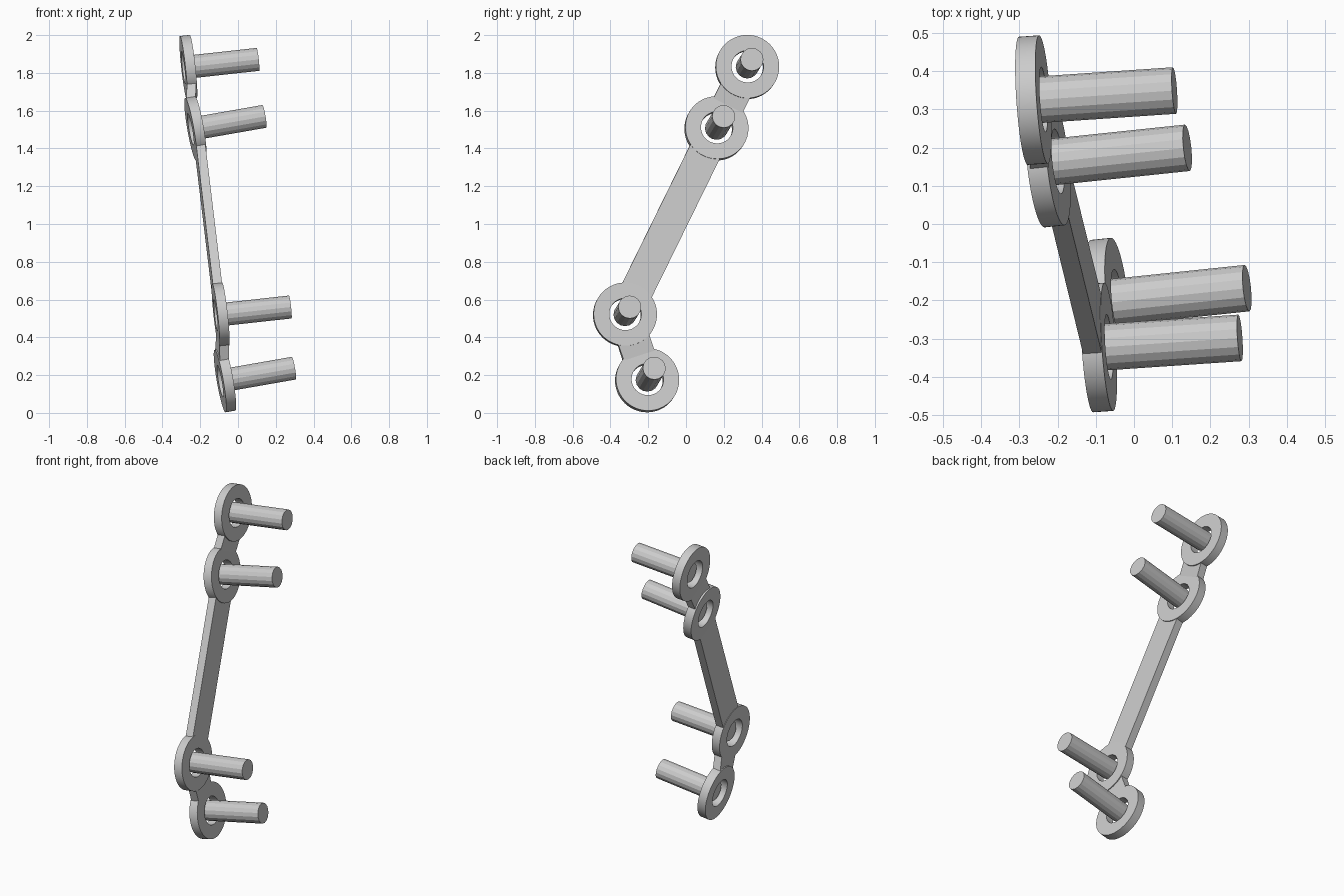
import bpy, bmesh, math
from mathutils import Vector, Matrix

if "Cube" in bpy.data.objects:
    bpy.data.objects.remove(bpy.data.objects["Cube"], do_unlink=True)

RING_R, HOLE_R, RING_T = 0.168, 0.085, 0.053
BAR_W, BAR_T, BAR_INSET = 0.173, 0.049, 0.125
PIN_R, PIN_LEN = 0.061, 0.372

# two tilts alternate along the plate
shallow = Vector((1, 0.068, 0.11)).normalized()
steep = Vector((1, 0.105, 0.175)).normalized()
stations = [
    ("top", Vector((-0.263, 0.324, 1.831)), shallow),
    ("upper", Vector((-0.225, 0.161, 1.506)), steep),
    ("lower", Vector((-0.092, -0.323, 0.520)), shallow),
    ("bottom", Vector((-0.069, -0.206, 0.173)), steep),
]


def add_object(name, bm, smooth_angle=None):
    bmesh.ops.recalc_face_normals(bm, faces=bm.faces)
    mesh = bpy.data.meshes.new(name)
    bm.to_mesh(mesh)
    bm.free()
    obj = bpy.data.objects.new(name, mesh)
    bpy.context.collection.objects.link(obj)
    if smooth_angle:
        bpy.ops.object.select_all(action='DESELECT')
        obj.select_set(True)
        bpy.context.view_layer.objects.active = obj
        bpy.ops.object.shade_smooth_by_angle(angle=math.radians(smooth_angle))
    return obj


def place(obj, location, axis):
    obj.matrix_world = Matrix.Translation(location) @ axis.to_track_quat('Z', 'Y').to_matrix().to_4x4()


# flat washer made by spinning a rectangular section
def add_ring(name, center, axis):
    bm = bmesh.new()
    h = RING_T / 2
    section = [bm.verts.new((r, 0, z)) for r, z in
               ((HOLE_R, -h), (RING_R, -h), (RING_R, h), (HOLE_R, h))]
    edges = [bm.edges.new((section[i], section[(i + 1) % 4])) for i in range(4)]
    bmesh.ops.spin(bm, geom=section + edges, cent=(0, 0, 0), axis=(0, 0, 1),
                   angle=math.tau, steps=64, use_duplicate=False)
    bmesh.ops.remove_doubles(bm, verts=bm.verts, dist=1e-4)
    place(add_object(name, bm, 30), center, axis)


# faceted pin starting in the middle of its ring
def add_pin(name, center, axis):
    bm = bmesh.new()
    bmesh.ops.create_cone(bm, cap_ends=True, segments=16, radius1=PIN_R,
                          radius2=PIN_R, depth=PIN_LEN)
    place(add_object(name, bm), center + axis * PIN_LEN / 2, axis)


# strap whose ends each lie in the plane of the ring they meet
def add_bar(name, c1, n1, c2, n2):
    bm = bmesh.new()
    loops = []
    for c, n, other in ((c1, n1, c2), (c2, n2, c1)):
        along = other - c
        along = (along - n * along.dot(n)).normalized()
        side = n.cross(along) * BAR_W / 2
        if c is c2:
            side = -side
        end = c + along * BAR_INSET
        up = n * BAR_T / 2
        loops.append([bm.verts.new(end + side * s + up * u)
                      for s, u in ((-1, -1), (1, -1), (1, 1), (-1, 1))])
    a, b = loops
    bm.faces.new(a)
    bm.faces.new(b)
    for i in range(4):
        j = (i + 1) % 4
        bm.faces.new((a[i], a[j], b[j], b[i]))
    add_object(name, bm)


for label, center, axis in stations:
    add_ring(label + "_ring", center, axis)
    add_pin(label + "_pin", center, axis)

for name, first, second in zip(("upper_link", "main_bar", "lower_link"), stations, stations[1:]):
    add_bar(name, first[1], first[2], second[1], second[2])
